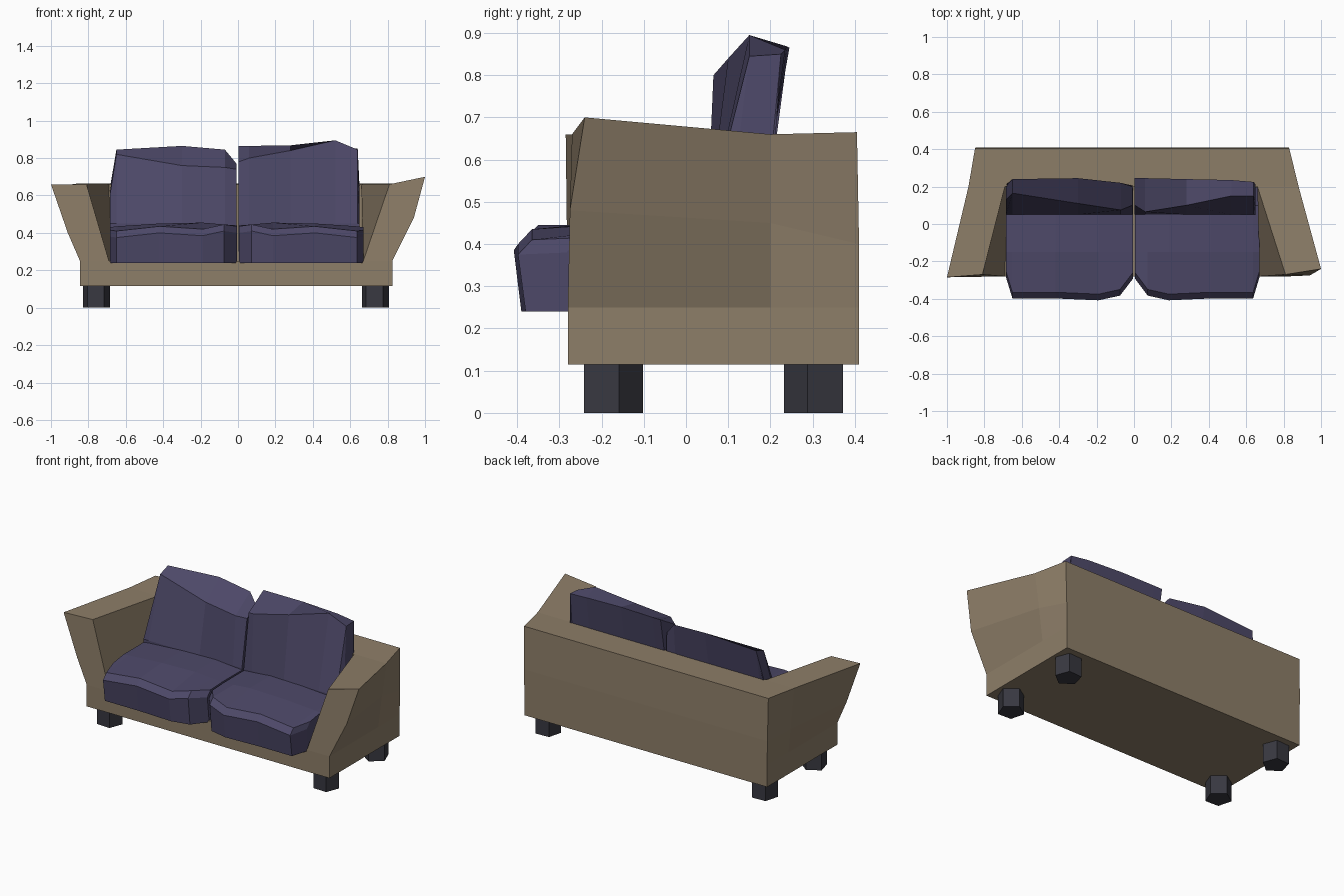
import bpy, bmesh, math

if "Cube" in bpy.data.objects:
    bpy.data.objects.remove(bpy.data.objects["Cube"])


def material(name, rgb):
    m = bpy.data.materials.new(name)
    m.diffuse_color = (*rgb, 1)
    m.use_nodes = True
    m.node_tree.nodes["Principled BSDF"].inputs["Base Color"].default_value = m.diffuse_color
    return m


TAN = material("tan fabric", (0.27, 0.21, 0.14))
PURPLE = material("purple fabric", (0.075, 0.066, 0.14))
DARK = material("dark wood", (0.04, 0.04, 0.052))


def finish(bm, name, mat):
    bmesh.ops.remove_doubles(bm, verts=bm.verts, dist=0.0005)
    bmesh.ops.recalc_face_normals(bm, faces=bm.faces)
    me = bpy.data.meshes.new(name)
    bm.to_mesh(me)
    bm.free()
    me.materials.append(mat)
    ob = bpy.data.objects.new(name, me)
    bpy.context.collection.objects.link(ob)
    return ob


def loft(name, rings, mat):
    """Skin a list of equal-sized closed rings and cap both ends."""
    bm = bmesh.new()
    vs = [[bm.verts.new(p) for p in r] for r in rings]
    n = len(rings[0])
    for a, b in zip(vs, vs[1:]):
        for i in range(n):
            j = (i + 1) % n
            bm.faces.new((a[i], a[j], b[j], b[i]))
    bm.faces.new(vs[0])
    bm.faces.new(vs[-1])
    return finish(bm, name, mat)


# base frame
def rect(z):
    return [(-.845, -.28, z), (.825, -.28, z), (.825, .41, z), (-.845, .41, z)]


loft("base", [rect(.115), rect(.25)], TAN)

# five-sided legs
for side, x in (("left", -.757), ("right", .733)):
    for end, y, s in (("front", -.178, 1), ("back", .308, -1)):
        ang = [math.radians(15 + 72 * k) for k in range(5)]
        rings = [[(x + .076 * math.cos(a), y + s * .076 * math.sin(a), z)
                  for a in ang] for z in (0, .115)]
        loft(f"{end}_{side}_leg", rings, DARK)

# flared arms and backrest: one U-shaped shell swept through sections
# section: outer bottom, outer middle, outer top, inner top, inner bottom
shell = [
    [(-.845, -.28, .25), (-.91, -.28, .40), (-1, -.285, .66), (-.81, -.27, .66), (-.69, -.28, .25)],
    [(-.845, .20, .25), (-.86, .20, .40), (-.885, .20, .66), (-.69, .20, .66), (-.68, .20, .25)],
    [(-.845, .41, .25), (-.847, .41, .40), (-.85, .405, .665), (-.69, .20, .66), (-.68, .20, .25)],
    [(.825, .41, .25), (.827, .41, .40), (.83, .405, .665), (.66, .20, .66), (.66, .20, .25)],
    [(.825, .20, .25), (.85, .20, .45), (.88, .20, .66), (.66, .20, .66), (.66, .20, .25)],
    [(.825, -.28, .25), (.94, -.275, .48), (1, -.24, .70), (.81, -.27, .66), (.67, -.28, .25)],
]
loft("arms_and_backrest", shell, TAN)

# seat cushions: x, front y, front edge height, crown height
seat = [(.685, -.28, .38, .43), (.65, -.395, .375, .435), (.42, -.395, .40, .45),
        (.19, -.405, .385, .455), (.075, -.38, .41, .445), (.006, -.29, .40, .44)]
# back cushions: x, front-top y, front-top z, back-top y, back-top z
back_left = [(.685, .13, .60, .21, .62), (.65, .165, .82, .24, .845), (.30, .11, .76, .245, .865),
             (.07, .075, .75, .22, .845), (.008, .10, .74, .20, .77)]
back_right = [(.65, .12, .60, .21, .62), (.64, .15, .845, .225, .85), (.52, .15, .895, .235, .86),
              (.28, .10, .84, .24, .868), (.06, .065, .80, .245, .865), (.004, .10, .78, .245, .865)]

for side, s, back in (("left", -1, back_left), ("right", 1, back_right)):
    w = 1 if s < 0 else .98
    loft(f"{side}_seat_cushion",
         [[(s * w * x, yf + .015, .24), (s * w * x, yf - .003, zf),
           (s * w * x, yf + .03, zf + .035), (s * w * x, -.15, zc),
           (s * w * x, .10, zc), (s * w * x, .2, .24)]
          for x, yf, zf, zc in seat], PURPLE)
    loft(f"{side}_back_cushion",
         [[(s * x, .05, .30), (s * x, .05, .45),
           (s * x, yf, zf), (s * x, yb, zb),
           (s * x, .205, .64), (s * x, .2, .30)]
          for x, yf, zf, yb, zb in back], PURPLE)
